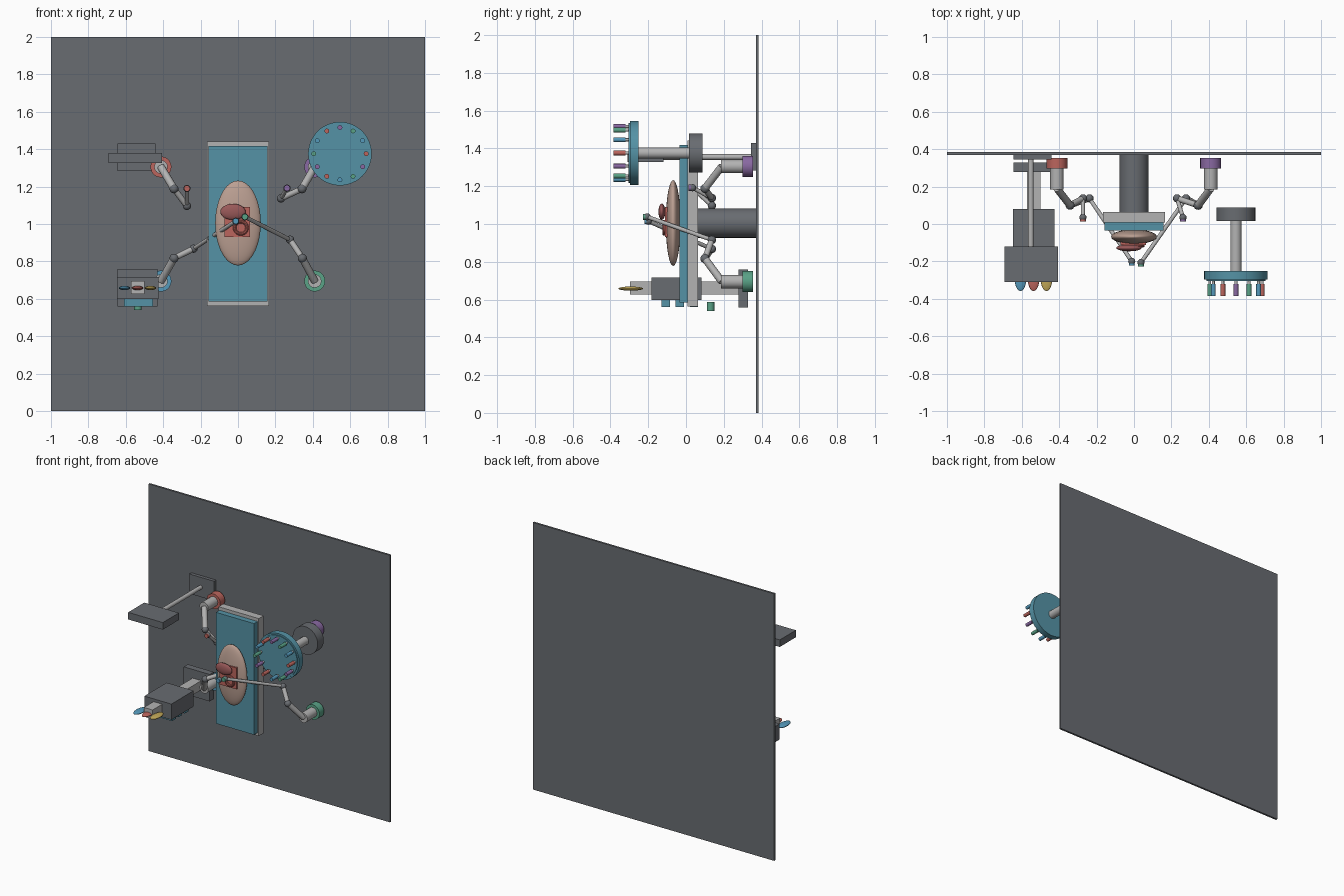
import bpy, math
from mathutils import Vector

if "Cube" in bpy.data.objects:
    bpy.data.objects.remove(bpy.data.objects["Cube"])

def mat(name, c):
    m = bpy.data.materials.new(name)
    m.diffuse_color = (*c, 1)
    m.use_nodes = True
    m.node_tree.nodes["Principled BSDF"].inputs["Base Color"].default_value = m.diffuse_color
    return m

DARK = mat("dark_grey", (0.14, 0.15, 0.165))
STEEL = mat("steel", (0.45, 0.45, 0.45))
TEAL = mat("teal", (0.09, 0.29, 0.38))
SKIN = mat("skin", (0.5, 0.35, 0.29))
RED = mat("red", (0.5, 0.13, 0.11))
FLESH = mat("dark_red", (0.32, 0.1, 0.1))
BLUE = mat("blue", (0.09, 0.32, 0.5))
GREEN = mat("green", (0.1, 0.36, 0.24))
PURPLE = mat("purple", (0.25, 0.14, 0.36))
GOLD = mat("gold", (0.55, 0.4, 0.1))

def finish(name, m, smooth=False):
    o = bpy.context.object
    o.name = name
    if m:
        o.data.materials.append(m)
    if smooth:
        bpy.ops.object.shade_smooth_by_angle(angle=math.radians(35))
    return o

def box(name, x, y, z, m=None):
    """Box from (min, max) ranges."""
    bpy.ops.mesh.primitive_cube_add(size=1, location=[sum(r) / 2 for r in (x, y, z)])
    bpy.context.object.scale = [r[1] - r[0] for r in (x, y, z)]
    return finish(name, m)

def rod(name, a, b, r, m=None, sides=24):
    """Cylinder between two points."""
    a, b = Vector(a), Vector(b)
    bpy.ops.mesh.primitive_cylinder_add(vertices=sides, radius=r, depth=(b - a).length, location=(a + b) / 2)
    bpy.context.object.rotation_euler = (b - a).to_track_quat('Z', 'Y').to_euler()
    return finish(name, m, True)

def blob(name, c, s, m=None, seg=20):
    """Ellipsoid with three radii."""
    bpy.ops.mesh.primitive_uv_sphere_add(segments=seg, ring_count=seg // 2 + 2, radius=1, location=c)
    bpy.context.object.scale = s
    return finish(name, m, True)

# floor slab, standing at the back
box("floor", (-1, 1), (0.37, 0.385), (0, 2), DARK)

# operating table and patient
rod("table_pedestal", (0, 0.37, 1.005), (0, 0.05, 1.005), 0.078, DARK, 32)
box("table_frame", (-0.167, 0.167), (0.007, 0.064), (0.562, 1.442), STEEL)
box("table_mattress", (-0.158, 0.158), (-0.035, 0.008), (0.585, 1.418), TEAL)
blob("patient_body", (0, -0.068, 1.005), (0.122, 0.039, 0.227), SKIN, 32)
box("surgical_field", (-0.073, 0.065), (-0.112, -0.085), (0.93, 1.09), RED)
blob("organ", (-0.027, -0.128, 1.065), (0.068, 0.018, 0.043), FLESH)
bpy.ops.mesh.primitive_torus_add(major_radius=0.033, minor_radius=0.009, major_segments=28, minor_segments=10,
                                 location=(0.015, -0.116, 0.98), rotation=(math.pi / 2, 0, 0))
finish("retractor_ring", RED, True)

# four jointed arms: elbow, wrist, tip
arms = [
    ("upper_left", RED, -0.412, 1.305, (-0.342, 0.1, 1.188), (-0.273, 0.137, 1.097), (-0.273, 0.035, 1.19)),
    ("upper_right", PURPLE, 0.41, 1.305, (0.342, 0.1, 1.188), (0.23, 0.137, 1.137), (0.262, 0.035, 1.192)),
    ("lower_left", BLUE, -0.412, 0.695, (-0.342, 0.1, 0.817), (-0.238, 0.137, 0.868), (-0.012, -0.2, 1.015)),
    ("lower_right", GREEN, 0.41, 0.695, (0.344, 0.1, 0.817), (0.278, 0.137, 0.916), (0.037, -0.206, 1.038)),
]
for n, m, x, z, elbow, wrist, tip in arms:
    rod(n + "_arm_base", (x, 0.354, z), (x, 0.298, z), 0.056, m)
    rod(n + "_arm_column", (x, 0.3, z), (x, 0.185, z), 0.036, STEEL)
    rod(n + "_arm_upper_link", (x, 0.19, z), elbow, 0.02, STEEL, 16)
    rod(n + "_arm_lower_link", elbow, wrist, 0.016, STEEL, 16)
    rod(n + "_arm_tool_shaft", wrist, tip, 0.011, STEEL, 16)
    blob(n + "_arm_elbow", elbow, [0.024] * 3, DARK, 16)
    blob(n + "_arm_wrist", wrist, [0.022] * 3, DARK, 16)
    blob(n + "_arm_tip_joint", tip, [0.019] * 3, DARK, 16)
    t = Vector(tip)
    rod(n + "_arm_tip", t, t + Vector((0, -0.021, 0)), 0.016, m, 16)

# tool carousel
cx, cz = 0.545, 1.376
rod("carousel_base", (cx, 0.088, cz), (cx, 0.016, cz), 0.104, DARK, 32)
rod("carousel_post", (cx, 0.02, cz), (cx, -0.26, cz), 0.03, STEEL)
rod("carousel_disc", (cx, -0.252, cz), (cx, -0.297, cz), 0.17, TEAL, 48)
rod("carousel_cap", (cx, -0.29, cz), (cx, -0.304, cz), 0.158, TEAL, 48)
for i in range(12):
    a = i * math.pi / 6
    x, z = cx + 0.14 * math.cos(a), cz + 0.14 * math.sin(a)
    rod("carousel_tool_shaft", (x, -0.3, z), (x, -0.34, z), 0.008, STEEL, 12)
    rod("carousel_tool_head", (x, -0.32, z), (x, -0.385, z), 0.013, (RED, BLUE, GREEN, PURPLE)[i % 4], 12)

# instrument tray on a stand
box("tray_foot", (-0.645, -0.44), (0.345, 0.372), (1.283, 1.43), DARK)
rod("tray_pole", (-0.552, 0.35, 1.355), (-0.552, -0.2, 1.355), 0.015, STEEL)
box("tray_top", (-0.693, -0.406), (-0.31, -0.12), (1.327, 1.38), DARK)

# supply unit
box("supply_foot", (-0.645, -0.43), (0.279, 0.328), (0.558, 0.76), DARK)
box("supply_column", (-0.572, -0.5), (0.075, 0.28), (0.626, 0.695), STEEL)
box("supply_body", (-0.648, -0.424), (-0.183, 0.081), (0.598, 0.716), DARK)
box("supply_outlet", (-0.572, -0.5), (-0.297, -0.18), (0.626, 0.695), STEEL)
for x, m in ((-0.607, BLUE), (-0.537, RED), (-0.468, GOLD)):
    blob("supply_pack", (x, -0.293, 0.658), (0.031, 0.066, 0.011), m)
for y in (-0.108, -0.033, 0.042):
    box("supply_drawer", (-0.61, -0.455), (y - 0.022, y + 0.022), (0.56, 0.6), TEAL)
rod("supply_valve", (-0.535, 0.13, 0.54), (-0.535, 0.13, 0.588), 0.02, GREEN)
